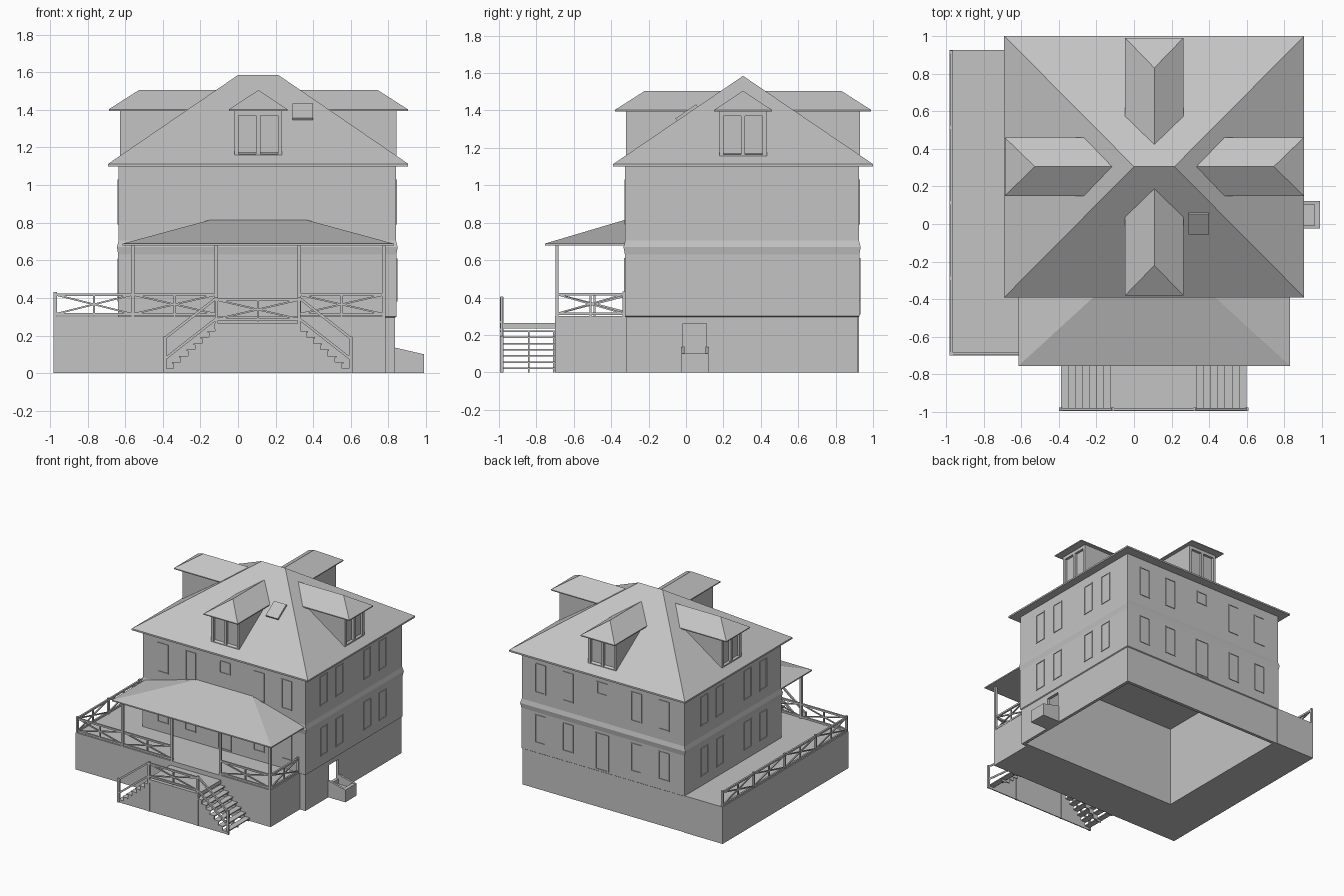
import bpy, bmesh, math
from mathutils import Vector, Matrix

old = bpy.data.objects.get("Cube")
if old:
    bpy.data.objects.remove(old, do_unlink=True)

grey = bpy.data.materials.new("plain grey")
grey.use_nodes = True
GREY = (0.55, 0.55, 0.55, 1)
grey.diffuse_color = GREY
grey.node_tree.nodes["Principled BSDF"].inputs["Base Color"].default_value = GREY


def finish(name, bm, matrix=None):
    if matrix:
        bm.transform(matrix)
    bmesh.ops.recalc_face_normals(bm, faces=bm.faces)
    mesh = bpy.data.meshes.new(name)
    bm.to_mesh(mesh)
    bm.free()
    mesh.materials.append(grey)
    ob = bpy.data.objects.new(name, mesh)
    bpy.context.scene.collection.objects.link(ob)
    return ob


def add_box(bm, lo, hi):
    lo, hi = Vector(lo), Vector(hi)
    m = Matrix.Translation((lo + hi) / 2) @ Matrix.Diagonal((*(hi - lo), 1))
    bmesh.ops.create_cube(bm, size=1, matrix=m)


def add_bar(bm, a, b, t=0.014):
    a, b = Vector(a), Vector(b)
    d = b - a
    rot = d.to_track_quat('Z', 'Y').to_matrix().to_4x4()
    m = Matrix.Translation((a + b) / 2) @ rot @ Matrix.Diagonal((t, t, d.length, 1))
    bmesh.ops.create_cube(bm, size=1, matrix=m)


def box(name, lo, hi, matrix=None):
    bm = bmesh.new()
    add_box(bm, lo, hi)
    return finish(name, bm, matrix)


def loft(name, rings):
    """Closed solid through matching rings of points."""
    bm = bmesh.new()
    loops = [[bm.verts.new(p) for p in r] for r in rings]
    for a, b in zip(loops, loops[1:]):
        for i in range(len(a)):
            j = (i + 1) % len(a)
            bm.faces.new((a[i], a[j], b[j], b[i]))
    bm.faces.new(loops[0])
    bm.faces.new(loops[-1])
    return finish(name, bm)


def hip_roof(name, x0, x1, y0, y1, z, thick, r0, r1, matrix=None):
    """Thin eave slab carrying four slopes up to a ridge from r0 to r1."""
    bm = bmesh.new()
    corners = ((x0, y0), (x1, y0), (x1, y1), (x0, y1))
    lo = [bm.verts.new((x, y, z)) for x, y in corners]
    up = [bm.verts.new((x, y, z + thick)) for x, y in corners]
    a, b = bm.verts.new(r0), bm.verts.new(r1)
    bm.faces.new(lo)
    for i in range(4):
        j = (i + 1) % 4
        bm.faces.new((lo[i], lo[j], up[j], up[i]))
    bm.faces.new((up[0], up[1], b, a))
    bm.faces.new((up[1], up[2], b))
    bm.faces.new((up[2], up[3], a, b))
    bm.faces.new((up[3], up[0], a))
    return finish(name, bm, matrix)


# House shell, hollow below with a flared band between the storeys
X0, X1, Y0, Y1 = -0.63, 0.835, -0.32, 0.92


def ring(off, z):
    return [(X0 - off, Y0 - off, z), (X1 + off, Y0 - off, z),
            (X1 + off, Y1 + off, z), (X0 - off, Y1 + off, z)]


profile = [(-0.025, 0.65), (-0.025, 0), (0, 0), (0, 0.295), (0.007, 0.3),
           (0.007, 0.63), (0.014, 0.67), (0.005, 0.705), (0.005, 1.105)]
house = loft("house_walls", [ring(*p) for p in profile])

# Hatch opening in the basement wall
cutter = box("hatch_cutter", (0.78, -0.015, 0.1), (0.9, 0.11, 0.26))
cutter.hide_render = True
cutter.hide_viewport = True
cut = house.modifiers.new("hatch", 'BOOLEAN')
cut.operation = 'DIFFERENCE'
cut.object = cutter
cut.solver = 'EXACT'

# Hatch trough
bm = bmesh.new()
add_box(bm, (0.83, -0.02, 0), (0.99, 0.12, 0.06))
add_box(bm, (0.96, -0.02, 0), (0.99, 0.12, 0.1))
finish("hatch_trough", bm)
for side, y in (("front", -0.025), ("back", 0.105)):
    outline = ((0.83, 0), (0.99, 0), (0.99, 0.1), (0.83, 0.137))
    loft("hatch_cheek_" + side, [[(x, y + d, z) for x, z in outline] for d in (0, 0.016)])

# Main roof
hip_roof("main_roof", -0.69, 0.905, -0.39, 1.0, 1.1, 0.013, (0, 0.305, 1.585), (0.215, 0.305, 1.585))

# Dormers, one per slope
for name, angle, wall, inner in (("front", -90, 0.625, 0.1), ("back", 90, 0.625, 0.1),
                                 ("left", 0, 0.735, 0.2), ("right", 180, 0.735, 0.2)):
    m = Matrix.Translation((0.108, 0.305, 0)) @ Matrix.Rotation(math.radians(angle), 4, 'Z')
    hip_roof(name + "_dormer_roof", inner, wall + 0.06, -0.155, 0.155, 1.395, 0.008,
             (inner, 0, 1.505), (wall - 0.1, 0, 1.505), m)
    bm = bmesh.new()
    add_box(bm, (inner + 0.1, -0.127, 1.12), (wall - 0.02, 0.127, 1.4))
    for y in (-0.116, 0, 0.116):
        add_box(bm, (wall - 0.03, y - 0.011, 1.13), (wall, y + 0.011, 1.4))
    for z in (1.15, 1.385):
        add_box(bm, (wall - 0.03, -0.127, z - 0.015), (wall, 0.127, z + 0.015))
    finish(name + "_dormer", bm, m)

# Skylight
tilt = math.atan2(0.475, 0.695)
box("skylight", (-0.055, -0.067, -0.01), (0.055, 0.067, 0.012),
    Matrix.Translation((0.345, 0.005, 1.385)) @ Matrix.Rotation(tilt, 4, 'X'))


# Window and door frames
def frame(bm, side, c, z0, z1, off, w=0.048):
    t = 0.007
    parts = ((-w, -w + t, z0, z1), (w - t, w, z0, z1), (-w, w, z0, z0 + t), (-w, w, z1 - t, z1))
    for a, b, lo, hi in parts:
        if side in ("front", "back"):
            y = Y0 - off if side == "front" else Y1 + off
            add_box(bm, (c + a, y - 0.005, lo), (c + b, y + 0.005, hi))
        else:
            x = X0 - off if side == "right" else X1 + off
            add_box(bm, (x - 0.005, c + a, lo), (x + 0.005, c + b, hi))


wide, deep = (-0.45, -0.2, 0.42, 0.67), (-0.09, 0.11, 0.47, 0.67)
for side, centres in (("front", wide), ("back", wide), ("left", deep), ("right", deep)):
    bm = bmesh.new()
    for c in centres:
        frame(bm, side, c, 0.79, 1.03, 0.005)
        frame(bm, side, c, 0.38, 0.61, 0.007)
    if side in ("front", "back"):
        frame(bm, side, 0.11, 0.31, 0.61, 0.007, 0.06)
        frame(bm, side, 0.11, 0.93, 1.03, 0.005)
    finish(side + "_window_frames", bm)

# Porch and terrace base
box("porch_base", (-0.98, -0.7, 0), (0.785, -0.32, 0.302))
box("terrace_base", (-0.98, -0.32, 0), (-0.63, 0.925, 0.302))

# Porch roof and columns
hip_roof("porch_roof", -0.615, 0.83, -0.755, -0.32, 0.678, 0.01, (-0.14, -0.32, 0.817), (0.355, -0.32, 0.817))
bm = bmesh.new()
columns = (-0.56, -0.115, 0.325, 0.775)
for x in columns:
    add_box(bm, (x - 0.009, -0.699, 0.3), (x + 0.009, -0.681, 0.68))
finish("porch_columns", bm)


# Railings: each bay has two rails, a cross and a middle post
def bay(bm, a, b, z, h=0.115):
    a, b = Vector((*a, z)), Vector((*b, z))
    lo, hi = Vector((0, 0, 0.012)), Vector((0, 0, h))
    add_bar(bm, a + lo, b + lo)
    add_bar(bm, a + hi, b + hi)
    add_bar(bm, a + lo, b + hi, 0.009)
    add_bar(bm, a + hi, b + lo, 0.009)
    mid = (a + b) / 2
    add_bar(bm, mid, mid + hi, 0.01)
    for p in (a, b):
        add_bar(bm, p, p + hi * 1.12, 0.017)


bm = bmesh.new()
RY, RX = -0.69, -0.972
for x0, x1 in ((RX, columns[0]), columns[:2], columns[2:]):
    bay(bm, (x0, RY), (x1, RY), 0.302)
bay(bm, (columns[3], RY), (columns[3], -0.33), 0.302)
step = (0.915 - RY) / 4
for i in range(4):
    bay(bm, (RX, RY + i * step), (RX, RY + (i + 1) * step), 0.302)
finish("deck_railings", bm)

# Stair landing with its railing
L0, L1, SY = -0.115, 0.325, -0.985
box("landing", (L0 - 0.01, -0.995, 0.235), (L1 + 0.01, -0.7, 0.265))
box("landing_front_panel", (L0, SY - 0.004, 0), (L1, SY + 0.004, 0.235))
bm = bmesh.new()
bay(bm, (L0, SY), (L1, SY), 0.275)
for x in (L0, L1):
    add_bar(bm, (x, SY, 0), (x, SY, 0.3), 0.016)
finish("landing_railing", bm)

# Two mirrored flights with open risers
N, RUN, RISE = 7, 0.038, 0.033
for name, edge, s in (("left", L1, 1), ("right", L0, -1)):
    bm = bmesh.new()
    for i in range(N):
        x, z = edge + s * RUN * i, 0.235 - RISE * (i + 1) + 0.022
        a, b = sorted((x, x + s * (RUN + 0.008)))
        add_box(bm, (a, -0.995, z - 0.008), (b, -0.7, z))
        a, b = sorted((x, x + s * RUN))
        add_box(bm, (a, SY - 0.004, 0), (b, SY + 0.004, z - 0.004))
        for y in (-0.842, -0.708):
            add_box(bm, (a, y - 0.004, max(0, z - 0.05)), (b, y + 0.004, z - 0.004))
    finish(name + "_stairs", bm)
    bm = bmesh.new()
    end = edge + s * 0.275
    add_bar(bm, (edge, SY, 0.4), (end, SY, 0.185))
    add_bar(bm, (edge, SY, 0.29), (end, SY, 0.075))
    add_bar(bm, (end, SY, 0), (end, SY, 0.195), 0.017)
    finish(name + "_stair_railing", bm)
